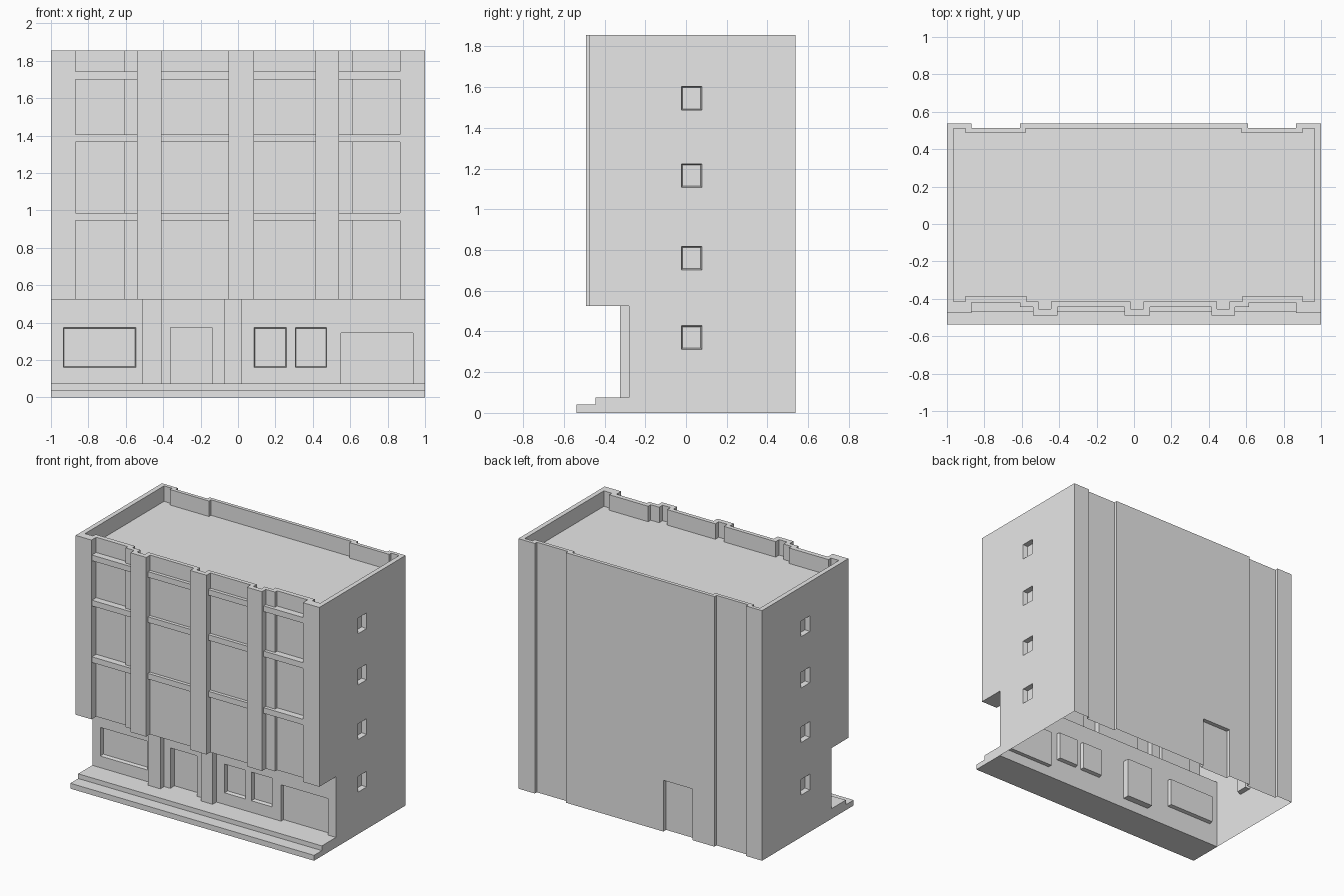
import bpy, bmesh

cube = bpy.data.objects.get("Cube")
if cube:
    bpy.data.objects.remove(cube, do_unlink=True)

TOP, ROOF, OVERHANG, PORCH = 1.855, 1.74, 0.525, 0.075
WALL_Y = -0.28          # ground floor front wall

grey = bpy.data.materials.new("concrete_grey")
grey.use_nodes = True
grey.diffuse_color = (0.8, 0.8, 0.8, 1)
grey.node_tree.nodes["Principled BSDF"].inputs["Base Color"].default_value = (0.8, 0.8, 0.8, 1)


def finish(name, bm):
    bmesh.ops.recalc_face_normals(bm, faces=bm.faces)
    mesh = bpy.data.meshes.new(name)
    bm.to_mesh(mesh)
    bm.free()
    mesh.materials.append(grey)
    obj = bpy.data.objects.new(name, mesh)
    bpy.context.collection.objects.link(obj)
    return obj


def prism(name, outline, z0, z1):
    bm = bmesh.new()
    face = bm.faces.new([bm.verts.new((x, y, z0)) for x, y in outline])
    top = bmesh.ops.extrude_face_region(bm, geom=[face])["geom"]
    for v in top:
        if isinstance(v, bmesh.types.BMVert):
            v.co.z = z1
    return finish(name, bm)


def add_box(bm, x, y, z):
    verts = bmesh.ops.create_cube(bm, size=1)["verts"]
    for v in verts:
        for i, (lo, hi) in enumerate((x, y, z)):
            v.co[i] = hi if v.co[i] > 0 else lo
    return verts


def box(name, x, y, z):
    bm = bmesh.new()
    add_box(bm, x, y, z)
    return finish(name, bm)


def taper(verts, axis, floor, inset):
    """Shrink the recess floor slightly so the reveal slopes."""
    ends = [v for v in verts if abs(v.co[axis] - floor) < 1e-4]
    for i in range(3):
        if i != axis:
            mid = sum(v.co[i] for v in ends) / len(ends)
            for v in ends:
                v.co[i] += inset if v.co[i] < mid else -inset


def cut(target, cutter):
    mod = target.modifiers.new("cut", 'BOOLEAN')
    mod.operation, mod.solver, mod.object = 'DIFFERENCE', 'EXACT', cutter
    bpy.context.view_layer.update()
    graph = bpy.context.evaluated_depsgraph_get()
    mesh = bpy.data.meshes.new_from_object(target.evaluated_get(graph))
    target.modifiers.clear()
    target.data = mesh
    bpy.data.objects.remove(cutter, do_unlink=True)


def stepped(runs):
    """Turn (x start, x end, y) runs into a stepped line."""
    return [p for a, b, y in runs for p in ((a, y), (b, y))]


# Main block: stepped plan with piers in front and two shallow bays behind
front = [(-1, -.87, -.475), (-.87, -.61, -.42), (-.61, -.54, -.445),
         (-.54, -.41, -.49), (-.41, -.05, -.445), (-.05, .085, -.49),
         (.085, .415, -.445), (.415, .54, -.49), (.54, .615, -.445),
         (.615, .865, -.42), (.865, 1, -.475)]
back = [(1, .865, .537), (.865, .61, .513), (.61, -.61, .537),
        (-.61, -.87, .513), (-.87, -1, .537)]
building = prism("building_shell", stepped(front + back), 0, TOP)

# Sunken roof behind the parapet
front_in = [(-.965, -.9, -.415), (-.9, -.575, -.385), (-.575, -.51, -.415),
            (-.51, -.445, -.455), (-.445, -.02, -.415), (-.02, .05, -.455),
            (.05, .445, -.415), (.445, .51, -.455), (.51, .58, -.415),
            (.58, .9, -.385), (.9, .965, -.415)]
back_in = [(.965, .9, .511), (.9, .575, .487), (.575, -.58, .511),
           (-.58, -.9, .487), (-.9, -.965, .511)]
cut(building, prism("roof_cutter", stepped(front_in + back_in), ROOF, 2))

# Recessed ground floor under the overhang
cut(building, box("porch_cutter", (-2, 2), (-1, WALL_Y), (-1, OVERHANG)))

# Windows and doors
bm = bmesh.new()
for x in ((-.935, -.545), (.085, .26), (.305, .475)):
    floor = WALL_Y + .03
    taper(add_box(bm, x, (WALL_Y - .01, floor), (.16, .375)), 1, floor, .005)
add_box(bm, (-.36, -.14), (WALL_Y - .01, WALL_Y + .05), (PORCH, .375))
add_box(bm, (.55, .935), (WALL_Y - .01, WALL_Y + .03), (PORCH, .345))
add_box(bm, (-.43, -.19), (.505, .6), (-.1, .38))
for side in (-1, 1):
    for z in (.31, .70, 1.105, 1.485):
        floor = side * .965
        x = sorted((floor, side * 1.01))
        taper(add_box(bm, x, (-.025, .08), (z, z + .12)), 0, floor, .008)
cut(building, finish("opening_cutter", bm))

# The shell is open underneath
bm = bmesh.new()
bm.from_mesh(building.data)
under = [f for f in bm.faces if all(abs(v.co.z) < 1e-4 for v in f.verts)]
bmesh.ops.delete(bm, geom=under, context='FACES')
bm.to_mesh(building.data)
bm.free()

# Entrance steps
box("lower_step", (-1, 1), (-.537, WALL_Y), (0, .04))
box("upper_step", (-1, 1), (-.445, WALL_Y), (.04, PORCH))

# Ground floor piers
for name, x in (("right_pier", (-.51, -.41)), ("middle_pier", (-.075, .02))):
    box(name, x, (-.325, WALL_Y), (PORCH, OVERHANG))

# Horizontal beams between the upper piers
bays = ((-.87, -.54), (-.41, -.05), (.085, .415), (.54, .865))
for level, z in enumerate((.945, 1.365, 1.70)):
    for bay, x in enumerate(bays):
        box(f"beam_{level + 1}_{bay + 1}", x, (-.47, -.418), (z, z + .042))
